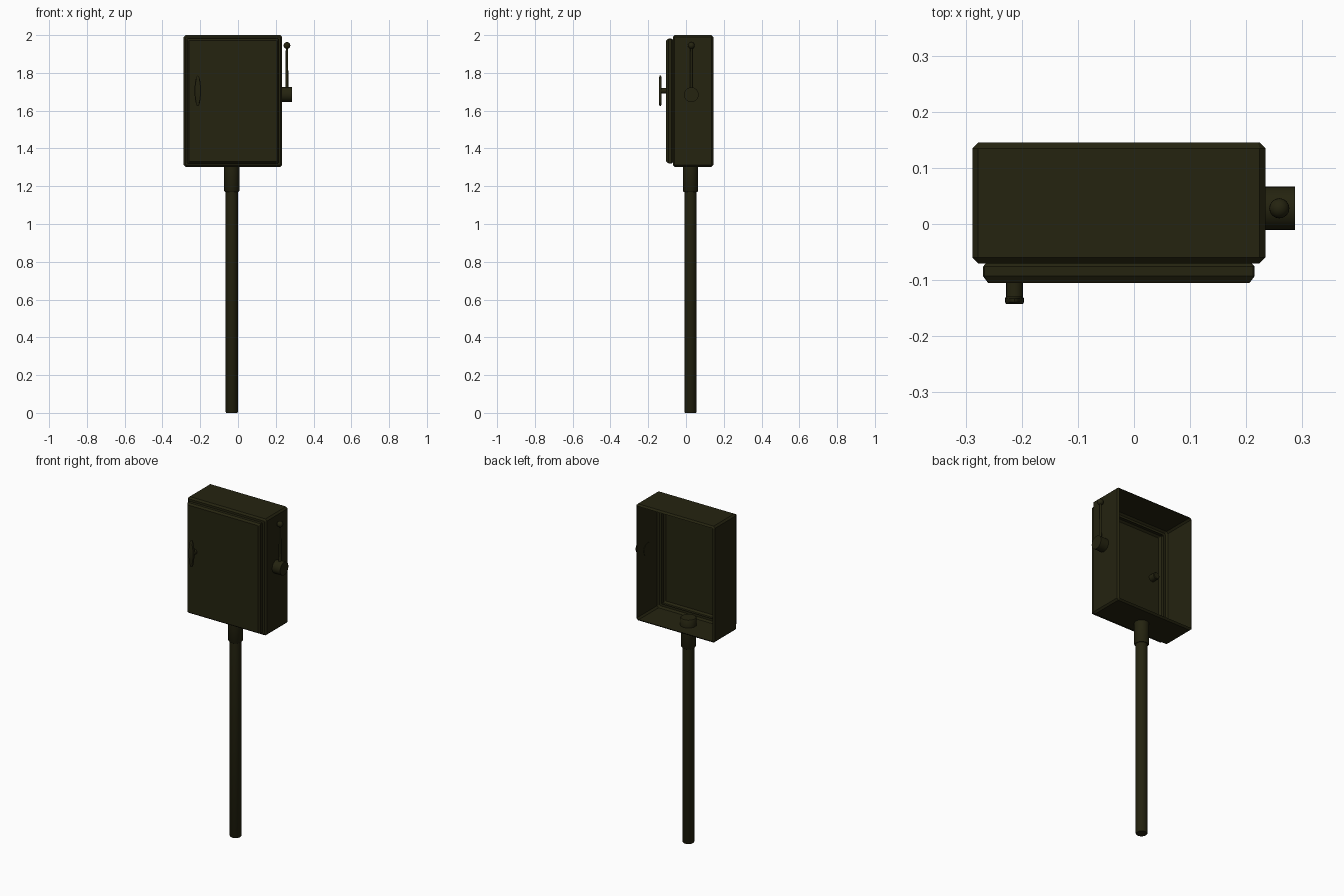
import bpy, bmesh, math
from mathutils import Matrix

if "Cube" in bpy.data.objects:
    bpy.data.objects.remove(bpy.data.objects["Cube"])

mat = bpy.data.materials.new("dark_olive_metal")
mat.diffuse_color = (0.018, 0.017, 0.005, 1)
mat.use_nodes = True
mat.node_tree.nodes["Principled BSDF"].inputs["Base Color"].default_value = mat.diffuse_color


def finish(bm, name, smooth=True):
    bmesh.ops.recalc_face_normals(bm, faces=bm.faces[:])
    me = bpy.data.meshes.new(name)
    bm.to_mesh(me)
    bm.free()
    me.materials.append(mat)
    ob = bpy.data.objects.new(name, me)
    bpy.context.collection.objects.link(ob)
    if smooth:
        bpy.ops.object.select_all(action='DESELECT')
        bpy.context.view_layer.objects.active = ob
        ob.select_set(True)
        bpy.ops.object.shade_smooth_by_angle(angle=math.radians(40))
    return ob


def lathe(name, loc, profile, axis='Z', n=24, sx=1.0, sz=1.0):
    """Stack of rings (radius, height) with closed ends, turned to the given axis."""
    rot = {'Z': Matrix.Identity(4),
           'X': Matrix.Rotation(math.pi / 2, 4, 'Y'),
           'Y': Matrix.Rotation(-math.pi / 2, 4, 'X')}[axis]
    bm = bmesh.new()
    rings = [[bm.verts.new((r * math.cos(2 * math.pi * i / n),
                            r * math.sin(2 * math.pi * i / n), h)) for i in range(n)]
             for r, h in profile]
    for a, b in zip(rings, rings[1:]):
        for i in range(n):
            j = (i + 1) % n
            bm.faces.new((a[i], a[j], b[j], b[i]))
    bm.faces.new(rings[0])
    bm.faces.new(rings[-1])
    m = Matrix.Translation(loc) @ Matrix.Diagonal((sx, 1, sz, 1)) @ rot
    bmesh.ops.transform(bm, matrix=m, verts=bm.verts)
    return finish(bm, name)


def shell(name, x0, x1, z0, z1, rings, c=0.01):
    """Chamfered rectangle rings (y, inset), open at the start, capped at the end if asked."""
    bm = bmesh.new()
    loops = []
    for y, d in rings:
        a, b, e, f = x0 + d, x1 - d, z0 + d, z1 - d
        k = max(c - d, 0.003)
        pts = [(a + k, e), (b - k, e), (b, e + k), (b, f - k),
               (b - k, f), (a + k, f), (a, f - k), (a, e + k)]
        loops.append([bm.verts.new((x, y, z)) for x, z in pts])
    for p, q in zip(loops, loops[1:]):
        for i in range(8):
            j = (i + 1) % 8
            bm.faces.new((p[i], p[j], q[j], q[i]))
    bm.faces.new(loops[-1])
    return finish(bm, name, smooth=False)


# Open-backed cabinet with its raised front door
shell("cabinet_and_door", -0.288, 0.234, 1.302, 2.0,
      [(0.145, 0.010), (0.135, 0), (-0.060, 0), (-0.070, 0.010), (-0.070, 0.024),
       (-0.076, 0.019), (-0.093, 0.019), (-0.105, 0.028)])

# Pole, collar under the box and nut inside it
PX, PY = -0.033, 0.024
lathe("pole", (PX, PY, 0), [(0.029, 0), (0.032, 0.004), (0.032, 1.25)])
lathe("pole_collar", (PX, PY, 0), [(0.036, 1.17), (0.040, 1.175), (0.040, 1.32)])
lathe("collar_nut", (PX, PY, 0), [(0.045, 1.302), (0.045, 1.342), (0.041, 1.347)])

# Door handle: oval grip on a short spindle that passes through the door
lathe("door_handle_grip", (-0.213, -0.136, 1.705),
      [(0.070, -0.007), (0.081, -0.003), (0.081, 0.003), (0.070, 0.007)],
      axis='Y', n=32, sx=0.21)
lathe("door_handle_spindle", (-0.213, -0.1, 1.705),
      [(0.015, -0.035), (0.015, 0.025)], axis='Y', n=16)
lathe("door_inner_knob", (-0.213, -0.1, 1.705),
      [(0.021, -0.003), (0.021, 0.033), (0.017, 0.037)], axis='Y', n=16)

# Side lever: hub, rod and ball
LY = 0.028
lathe("lever_hub", (0.232, LY, 1.685), [(0.039, 0), (0.039, 0.055)], axis='X')
lathe("lever_rod", (0.259, LY, 0), [(0.008, 1.69), (0.006, 1.945)], n=12)
bm = bmesh.new()
bmesh.ops.create_uvsphere(bm, u_segments=16, v_segments=10, radius=0.018,
                          matrix=Matrix.Translation((0.259, LY, 1.945)))
finish(bm, "lever_ball")
